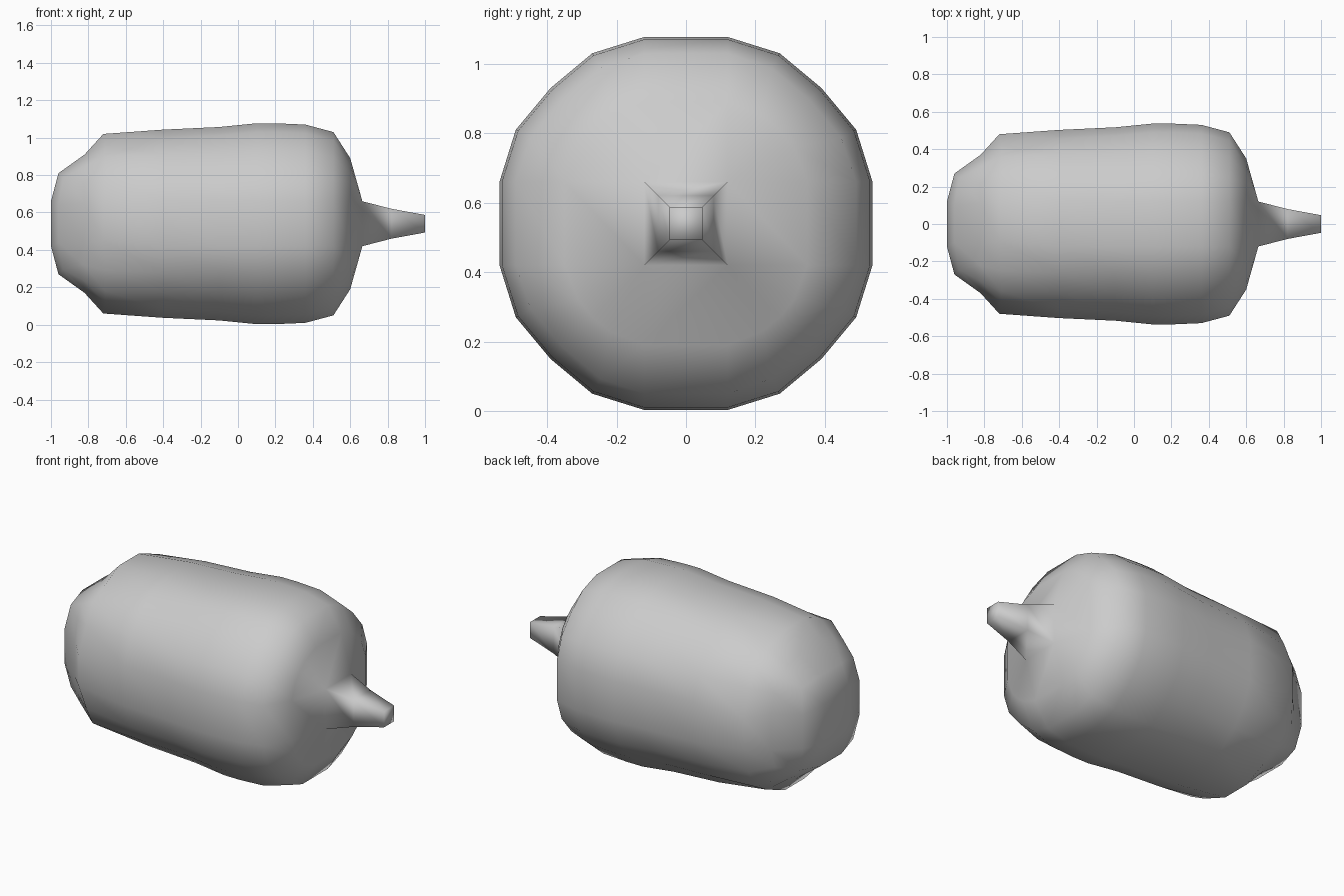
import bpy, bmesh

if "Cube" in bpy.data.objects:
    bpy.data.objects.remove(bpy.data.objects["Cube"])

CZ = 0.54  # height of the long axis


def ring(bm, a, b, c):
    """Twenty-point section; a, b, c are (x, inner, outer) points of one octant."""
    octant = [(a[0], a[2], a[1]), (b[0], b[2], b[1]), c, b, a]
    verts = []
    for k in range(4):
        for x, p, q in octant:
            for _ in range(k):
                p, q = -q, p
            verts.append(bm.verts.new((x, p, CZ + q)))
    return verts


def full(x, r):
    """Rounded body section of half-height r."""
    s = r / 0.537
    return ((x, 0.12, r), (x, 0.27 * s, 0.49 * s), (x, 0.39 * s, 0.39 * s))


def square(x, h):
    return ((x, h, h),) * 3


sections = [
    # blunt rounded end
    square(-1.0, 0.12),
    ((-0.96, 0.10, 0.27), (-0.935, 0.245, 0.245), (-0.935, 0.245, 0.245)),
    ((-0.82, 0.11, 0.37), (-0.825, 0.22, 0.34), (-0.83, 0.30, 0.30)),
    ((-0.72, 0.09, 0.48), (-0.71, 0.25, 0.42), (-0.71, 0.36, 0.36)),
    # barrel
    ((-0.40, 0.12, 0.503), (-0.40, 0.26, 0.455), (-0.40, 0.37, 0.37)),
    full(-0.1, 0.517), full(0.1, 0.537), full(0.2, 0.537), full(0.36, 0.53),
    # shoulder
    full(0.51, 0.49),
    ((0.60, 0.12, 0.35), (0.60, 0.22, 0.31), (0.60, 0.27, 0.27)),
    # square tapering stem
    square(0.665, 0.12), square(0.82, 0.08), square(1.0, 0.047),
]

bm = bmesh.new()
rings = [ring(bm, *s) for s in sections]
for r0, r1 in zip(rings, rings[1:]):
    for i in range(20):
        j = (i + 1) % 20
        bm.faces.new((r0[i], r0[j], r1[j], r1[i]))
bm.faces.new(rings[0])
bm.faces.new(rings[-1])
bmesh.ops.remove_doubles(bm, verts=bm.verts, dist=0.0005)
bmesh.ops.recalc_face_normals(bm, faces=bm.faces)
for f in bm.faces:
    f.smooth = True

mesh = bpy.data.meshes.new("barrel_body_with_stem")
bm.to_mesh(mesh)
bm.free()
obj = bpy.data.objects.new("barrel_body_with_stem", mesh)
bpy.context.collection.objects.link(obj)
